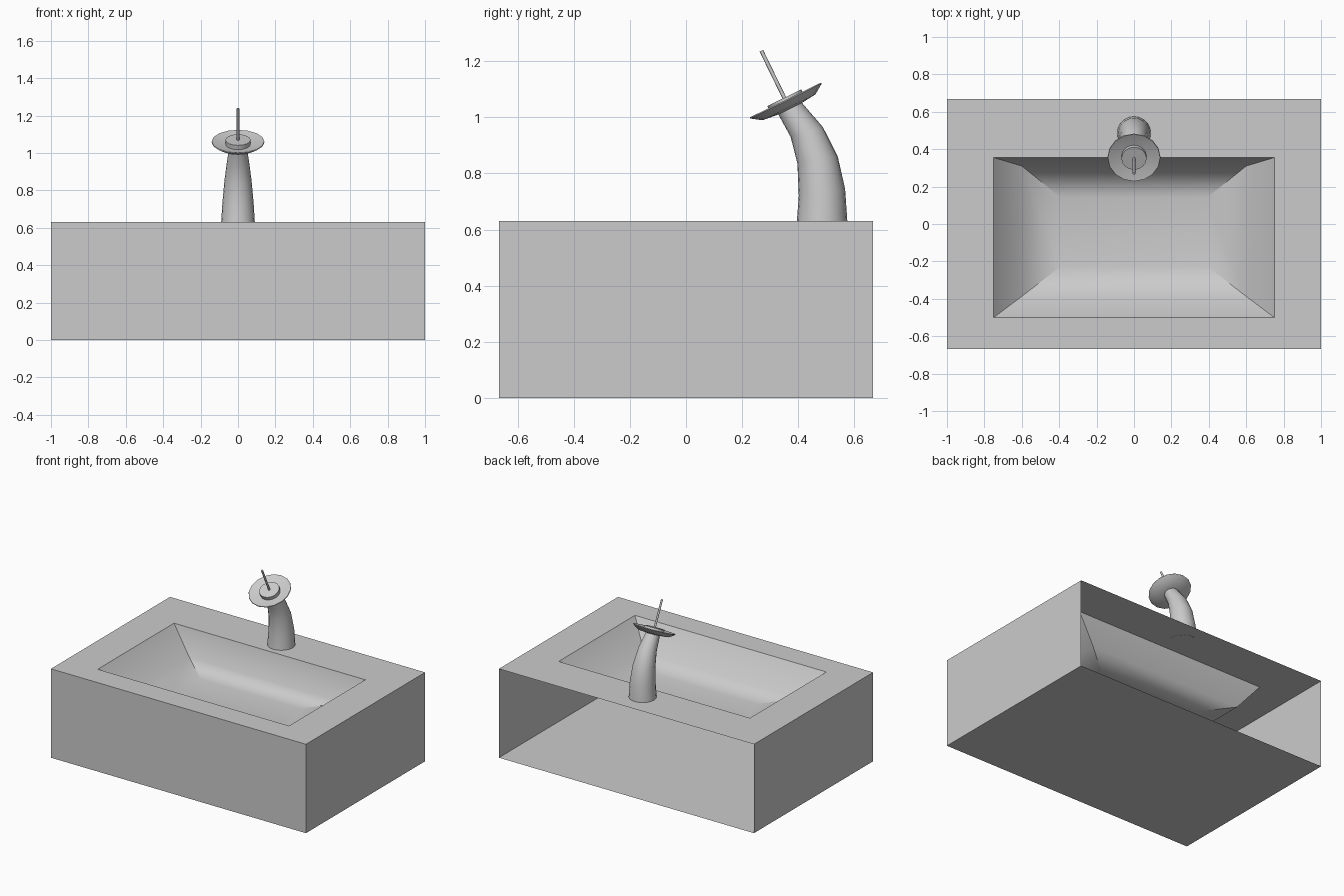
import bpy, bmesh, math
from mathutils import Vector

if "Cube" in bpy.data.objects:
    bpy.data.objects.remove(bpy.data.objects["Cube"])

TOP, HX, HY = 0.63, 1.0, 0.667


def finish(bm, name, smooth=True):
    bmesh.ops.recalc_face_normals(bm, faces=bm.faces)
    for f in bm.faces:
        f.smooth = smooth
    me = bpy.data.meshes.new(name)
    bm.to_mesh(me)
    bm.free()
    ob = bpy.data.objects.new(name, me)
    bpy.context.collection.objects.link(ob)
    return ob


def smooth_by_angle(ob, deg):
    bpy.ops.object.select_all(action='DESELECT')
    ob.select_set(True)
    bpy.context.view_layer.objects.active = ob
    bpy.ops.object.shade_smooth_by_angle(angle=math.radians(deg))


def rect(bm, hx, y0, y1, z):
    return [bm.verts.new(p) for p in
            ((-hx, y0, z), (hx, y0, z), (hx, y1, z), (-hx, y1, z))]


def bridge(bm, a, b):
    n = len(a)
    return [bm.faces.new((a[i], a[(i + 1) % n], b[(i + 1) % n], b[i])) for i in range(n)]


def loft(name, rings, sides, angle, caps=(True, True)):
    """Rings are (centre, tilt about x, radius)."""
    bm = bmesh.new()
    loops = []
    for (y, z), tilt, r in rings:
        u = Vector((0, math.cos(tilt), math.sin(tilt)))
        loops.append([bm.verts.new(Vector((r * math.cos(a), y, z)) + u * (r * math.sin(a)))
                      for a in (2 * math.pi * i / sides for i in range(sides))])
    for a, b in zip(loops, loops[1:]):
        bridge(bm, a, b)
    if caps[0]:
        bm.faces.new(loops[0][::-1])
    if caps[1]:
        bm.faces.new(loops[-1])
    smooth_by_angle(finish(bm, name), angle)


# Cabinet shell: open at the back, with a rectangular opening in the top
bm = bmesh.new()
low = rect(bm, HX, -HY, HY, 0)
high = rect(bm, HX, -HY, HY, TOP)
rim = rect(bm, 0.75, -0.5, 0.355, TOP)
bm.faces.new(low[::-1])
sides = bridge(bm, low, high)
bridge(bm, high, rim)
bm.normal_update()
bmesh.ops.delete(bm, geom=[sides[2]], context='FACES_ONLY')
finish(bm, "sink_cabinet", False)

# Basin: steep walls easing into a shallow floor, mitred corners kept sharp
bm = bmesh.new()
r1 = rect(bm, 0.75, -0.5, 0.355, TOP)
r2 = rect(bm, 0.60, -0.387, 0.31, 0.447)
r3 = rect(bm, 0.39, -0.225, 0.14, 0.41)
bridge(bm, r1, r2)
bridge(bm, r2, r3)
bm.faces.new(r3)
for a, b in ((r1, r2), (r2, r3)):
    for p, q in zip(a, b):
        bm.edges.get((p, q)).smooth = False
basin = finish(bm, "basin")
# the basin is an open bowl, so its inside must face up
if basin.data.polygons[-1].normal.z < 0:
    basin.data.flip_normals()

# Curved tapering tap body
edges = [((0.395, 0.629), (0.575, 0.629)), ((0.402, 0.72), (0.567, 0.745)),
         ((0.397, 0.835), (0.541, 0.86)), ((0.373, 0.93), (0.488, 0.965)),
         ((0.325, 1.018), (0.408, 1.058))]
rings = []
for a, b in edges:
    d = Vector(b) - Vector(a)
    rings.append(((Vector(a) + Vector(b)) / 2, math.atan2(d.y, d.x), d.length / 2))
loft("tap_body", rings, 20, 40)

# Tilted spout dish, cap and lever share one axis
TILT = math.radians(26)
CENTRE = Vector((0.355, 1.06))
AXIS = Vector((-math.sin(TILT), math.cos(TILT)))


def on_axis(profile):
    return [(CENTRE + AXIS * n, TILT, r) for r, n in profile]


loft("spout_dish", on_axis([(0.04, -0.034), (0.105, -0.027), (0.142, -0.002),
                            (0.14, 0.002), (0.06, -0.016)]), 16, 40)
loft("dish_cap", on_axis([(0.067, -0.018), (0.067, 0.011)]), 16, 40)
loft("lever", on_axis([(0.007, 0.0), (0.007, 0.197)]), 8, 50)
